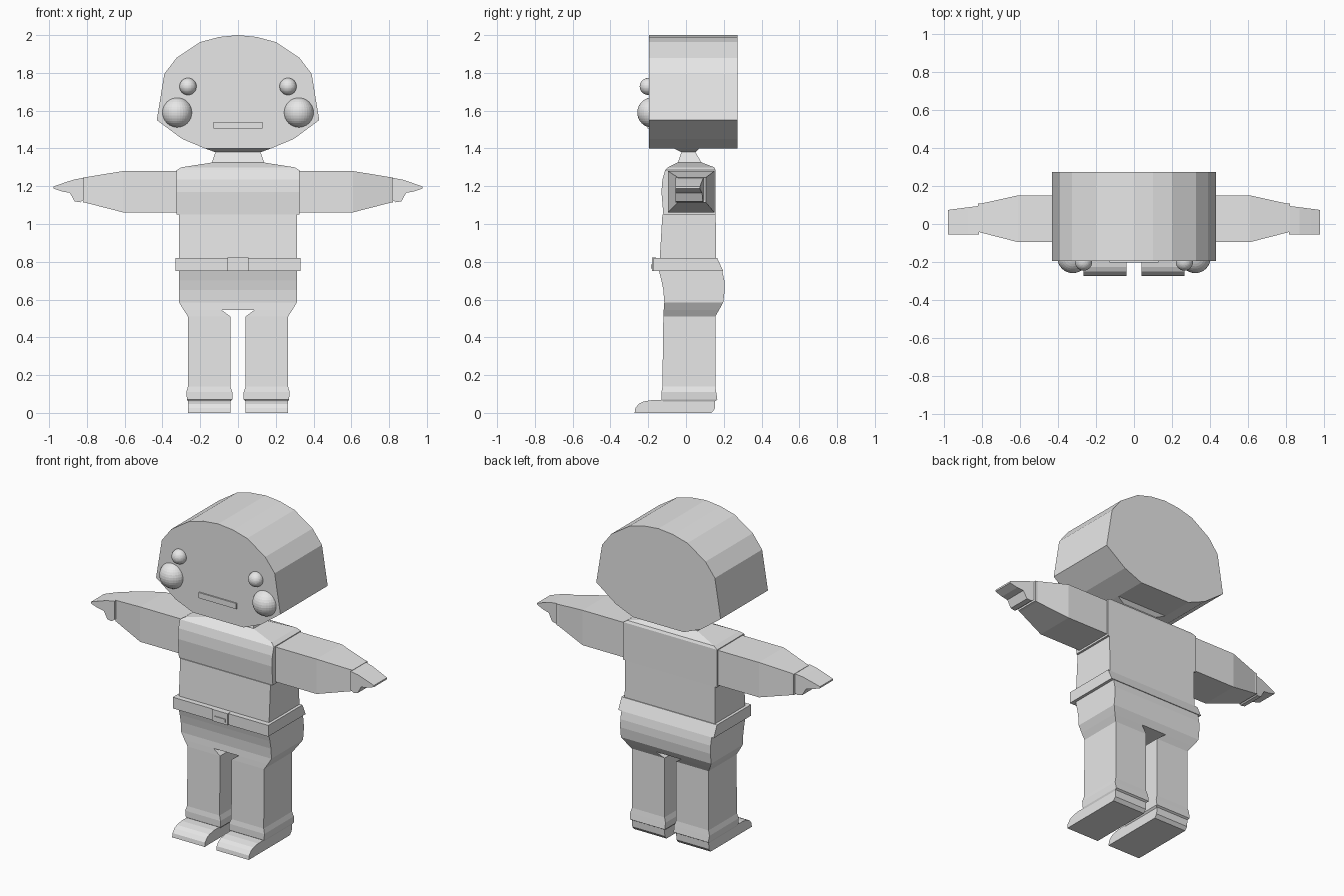
import bpy, bmesh, math
from mathutils import Vector

grey = bpy.data.materials.new("plain grey")
grey.diffuse_color = (0.8, 0.8, 0.8, 1)


def finish(name, bm):
    bmesh.ops.recalc_face_normals(bm, faces=bm.faces[:])
    me = bpy.data.meshes.new(name)
    bm.to_mesh(me)
    bm.free()
    me.materials.append(grey)
    ob = bpy.data.objects.new(name, me)
    bpy.context.collection.objects.link(ob)
    return ob


def skin(name, rings):
    """Bridge equal-length rings of points and cap both ends."""
    bm = bmesh.new()
    vs = [[bm.verts.new(p) for p in r] for r in rings]
    n = len(vs[0])
    for a, b in zip(vs, vs[1:]):
        for i in range(n):
            j = (i + 1) % n
            bm.faces.new((a[i], a[j], b[j], b[i]))
    bm.faces.new(vs[0])
    bm.faces.new(vs[-1])
    return finish(name, bm)


def tower(name, rows, s=1):
    """Rectangular sections stacked in z: (z, x0, x1, y0, y1)."""
    return skin(name, [[(s*x0, y0, z), (s*x1, y0, z), (s*x1, y1, z), (s*x0, y1, z)]
                       for z, x0, x1, y0, y1 in rows])


def box(name, x0, x1, y0, y1, z0, z1):
    return tower(name, [(z0, x0, x1, y0, y1), (z1, x0, x1, y0, y1)])


def ball(name, x, y, z, r):
    bm = bmesh.new()
    bmesh.ops.create_uvsphere(bm, u_segments=32, v_segments=16, radius=r)
    bmesh.ops.translate(bm, verts=bm.verts[:], vec=Vector((x, y, z)))
    finish(name, bm)


# Head: slab with a rounded, jowled outline
half = [(0.1, 1.99), (0.2, 1.963), (0.325, 1.88), (0.39, 1.795),
        (0.43, 1.55), (0.295, 1.45), (0.175, 1.40)]
outline = [(0, 2.0)] + half + [(-x, z) for x, z in reversed(half)]
skin("head", [[(x, y, z) for x, z in outline] for y in (-0.195, 0.272)])
box("mouth", -0.13, 0.13, -0.203, -0.19, 1.505, 1.54)

# Neck and torso
tower("neck", [(1.40, -0.175, 0.175, -0.065, 0.07), (1.38, -0.12, 0.12, -0.025, 0.05),
               (1.32, -0.14, 0.14, -0.045, 0.085)])
tower("torso", [(z, -x, x, y0, y1) for z, x, y0, y1 in (
    (1.325, 0.14, -0.045, 0.085), (1.30, 0.30, -0.095, 0.15), (1.285, 0.325, -0.11, 0.157),
    (1.235, 0.325, -0.125, 0.157), (1.17, 0.325, -0.13, 0.157), (1.05, 0.325, -0.12, 0.157),
    (1.05, 0.312, -0.125, 0.157), (0.80, 0.312, -0.14, 0.16))])

# Belt and buckle
tower("belt", [(0.82, -0.33, 0.33, -0.172, 0.165), (0.75, -0.33, 0.33, -0.172, 0.197)])
box("buckle", -0.055, 0.055, -0.18, -0.16, 0.75, 0.822)
box("buckle_pin", -0.04, 0.04, -0.185, -0.175, 0.765, 0.785)

# Pelvis with crotch block
tower("pelvis", [(0.76, -0.312, 0.312, -0.145, 0.19), (0.70, -0.312, 0.312, -0.13, 0.203),
                 (0.65, -0.312, 0.312, -0.12, 0.205), (0.585, -0.312, 0.312, -0.115, 0.197)])
tower("crotch", [(0.585, -0.087, 0.087, -0.115, 0.197), (0.545, -0.087, 0.087, -0.118, 0.175)])

shoe_side = [(-0.272, 0), (-0.268, 0.025), (-0.25, 0.048), (-0.225, 0.06), (-0.18, 0.068),
             (0.155, 0.068), (0.152, 0.02), (0.135, 0)]
hand_side = [(0.815, 1.245), (0.87, 1.235), (0.93, 1.215), (0.978, 1.198), (0.978, 1.188),
             (0.93, 1.172), (0.89, 1.165), (0.865, 1.12), (0.835, 1.115), (0.815, 1.13)]

for side, s in (("left", 1), ("right", -1)):
    ball(side + "_eye", s*0.265, -0.2, 1.728, 0.045)
    ball(side + "_cheek", s*0.322, -0.178, 1.59, 0.08)
    # Trouser leg with flared hem, and shoe
    tower(side + "_leg", [
        (0.585, 0.087, 0.312, -0.115, 0.197), (0.545, 0.087, 0.288, -0.118, 0.175),
        (0.51, 0.04, 0.265, -0.12, 0.155), (0.14, 0.04, 0.265, -0.125, 0.155),
        (0.11, 0.03, 0.274, -0.13, 0.16), (0.07, 0.03, 0.27, -0.13, 0.166),
        (0.06, 0.04, 0.265, -0.12, 0.15)], s)
    skin(side + "_shoe", [[(s*x, y, z) for y, z in shoe_side] for x in (0.04, 0.265)])
    # Arm: tapered sleeve ending in a cuff step
    skin(side + "_arm", [[(s*x, y0, z0), (s*x, y1, z0), (s*x, y1, z1), (s*x, y0, z1)]
                         for x, y0, y1, z0, z1 in (
        (0.30, -0.095, 0.15, 1.062, 1.28), (0.61, -0.095, 0.15, 1.062, 1.28),
        (0.805, -0.045, 0.107, 1.112, 1.248), (0.82, -0.04, 0.107, 1.115, 1.246),
        (0.82, -0.03, 0.09, 1.13, 1.24))])
    # Hand: mitten with a downward thumb, slimmer toward the tips
    skin(side + "_hand", [[(s*x, (0.095 - (x - 0.815)*0.13) if back else -0.055, z)
                           for x, z in hand_side] for back in (False, True)])
